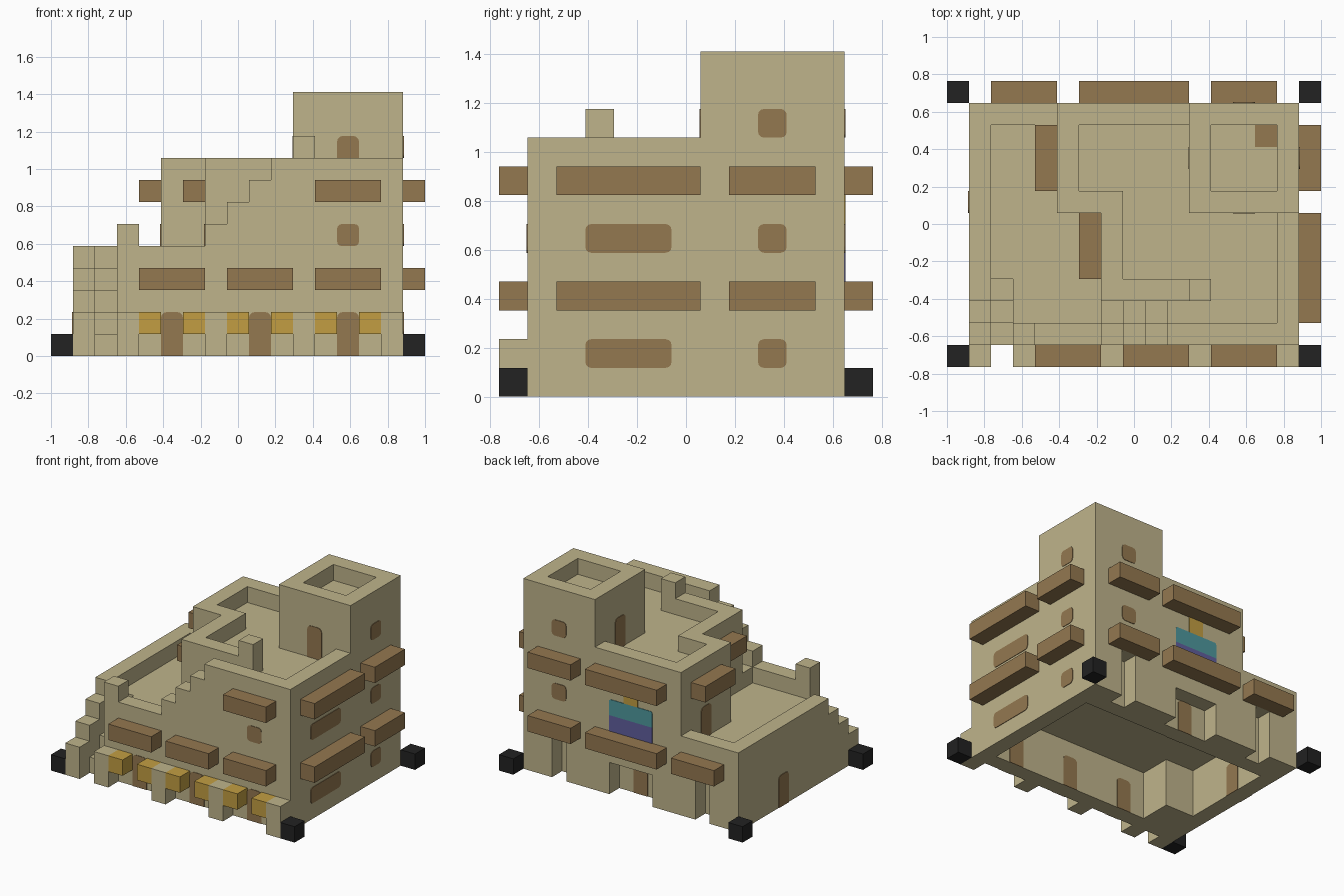
import bpy
import bmesh
import math
from mathutils import Vector

old = bpy.data.objects.get("Cube")
if old:
    bpy.data.objects.remove(old, do_unlink=True)

U = 2 / 17                      # one building block
ORIGIN = Vector((-1, -6.5 * U, 0))


def material(name, *rgb):
    lin = [((c / 255 + 0.055) / 1.055) ** 2.4 for c in rgb] + [1]
    m = bpy.data.materials.new(name)
    m.use_nodes = True
    m.diffuse_color = lin
    bsdf = next(n for n in m.node_tree.nodes if n.type == 'BSDF_PRINCIPLED')
    bsdf.inputs["Base Color"].default_value = lin
    return m


SAND = material("sandstone", 191, 180, 139)
WOOD = material("wood", 148, 120, 80)
GOLD = material("gold cloth", 194, 158, 66)
BLACK = material("black stone", 34, 34, 34)
TEAL = material("teal cloth", 78, 152, 158)
PURPLE = material("purple cloth", 96, 94, 158)


def finish(name, bm, mat):
    bmesh.ops.recalc_face_normals(bm, faces=bm.faces)
    mesh = bpy.data.meshes.new(name)
    bm.to_mesh(mesh)
    bm.free()
    mesh.materials.append(mat)
    bpy.context.collection.objects.link(bpy.data.objects.new(name, mesh))


def masonry(name, mat, *boxes):
    """Merge block-sized boxes (x0, x1, y0, y1, z0, z1) into one outer shell."""
    cells = {(x, y, z) for a, b, c, d, e, f in boxes
             for x in range(a, b) for y in range(c, d) for z in range(e, f)}
    bm = bmesh.new()
    for cell in cells:
        for axis in range(3):
            for side in (0, 1):
                near = list(cell)
                near[axis] += 2 * side - 1
                if tuple(near) in cells:
                    continue
                loop = []
                for s, t in ((0, 0), (1, 0), (1, 1), (0, 1)):
                    p = Vector(cell)
                    p[axis] += side
                    p[(axis + 1) % 3] += s
                    p[(axis + 2) % 3] += t
                    loop.append(bm.verts.new(ORIGIN + p * U))
                bm.faces.new(loop if side else loop[::-1])
    bmesh.ops.remove_doubles(bm, verts=bm.verts, dist=U / 100)
    bmesh.ops.dissolve_limit(bm, angle_limit=0.01, verts=bm.verts, edges=bm.edges)
    finish(name, bm, mat)


def panel(name, mat, facing, at, a0, a1, z0, z1, top=0.03, bottom=0.0):
    """Thin plate on a wall; facing is '+x', '-x', '+y' or '-y'."""
    axis = 'xy'.index(facing[1])
    sign = 1 if facing[0] == '+' else -1
    base = ORIGIN[axis] + at * U
    lo, hi = (ORIGIN[1 - axis] + a * U for a in (a0, a1))
    corners = ((hi, z1 * U, -1, -1, top, 0), (lo, z1 * U, 1, -1, top, 1),
               (lo, z0 * U, 1, 1, bottom, 2), (hi, z0 * U, -1, 1, bottom, 3))
    outline = []
    for a, z, sa, sz, r, quarter in corners:
        for k in range(4 if r else 1):
            t = math.pi / 2 * (quarter + k / 3)
            outline.append((a + r * (sa + math.cos(t)) if r else a,
                            z + r * (sz + math.sin(t)) if r else z))
    bm = bmesh.new()
    verts = [bm.verts.new((base, a, z) if axis == 0 else (a, base, z)) for a, z in outline]
    face = bm.faces.new(verts)
    ext = bmesh.ops.extrude_face_region(bm, geom=[face])
    push = Vector((0, 0, 0))
    push[axis] = sign * 0.004
    bmesh.ops.translate(bm, vec=push, verts=[v for v in ext["geom"] if isinstance(v, bmesh.types.BMVert)])
    finish(name, bm, mat)


def door(name, facing, at, a, z=0):
    panel(name, WOOD, facing, at, a, a + 1, z, z + 2)


def window(name, facing, at, a0, a1, z):
    panel(name, WOOD, facing, at, a0, a1, z, z + 1, 0.025, 0.025)


# Ground floor: walls round an open-bottomed hall, niches and porch at the back
masonry("ground_floor", SAND,
        (3, 16, 1, 2, 0, 4), (15, 16, 2, 10, 0, 4), (1, 2, 4, 10, 0, 4),
        (2, 15, 4, 10, 3, 4), (4, 15, 2, 4, 3, 4), (3, 4, 2, 4, 0, 4),
        (1, 16, 10, 11, 0, 4),
        (1, 3, 11, 12, 0, 4), (4, 7, 11, 12, 0, 4), (10, 13, 11, 12, 0, 4), (14, 16, 11, 12, 0, 4),
        (3, 4, 11, 12, 3, 4), (7, 10, 11, 12, 2, 4), (13, 14, 11, 12, 3, 4),
        # terrace parapet and post
        (3, 7, 1, 2, 4, 5), (3, 4, 1, 2, 5, 6), (1, 2, 4, 12, 4, 5), (2, 5, 11, 12, 4, 5),
        # outer stairs with stepped parapet
        *[(2, 3, j, j + 1, 0, j) for j in range(1, 4)],
        *[(1, 2, j, j + 1, 0, j + 2) for j in range(4)])

# Upper floor with roof parapet, post and stairs from the terrace
masonry("upper_floor", SAND,
        (7, 16, 3, 12, 4, 8), (5, 7, 7, 12, 4, 8), (10, 16, 1, 3, 4, 8),
        (10, 16, 1, 2, 8, 9), (15, 16, 2, 7, 8, 9), (5, 11, 11, 12, 8, 9),
        (5, 6, 7, 11, 8, 9), (6, 8, 7, 8, 8, 9), (7, 8, 3, 7, 8, 9),
        (8, 12, 3, 4, 8, 9), (11, 12, 3, 4, 9, 10),
        *[(i, i + 1, 2, 3, 4, i - 2) for i in range(7, 10)],
        *[(i, i + 1, 1, 2, 4, i - 1) for i in range(7, 10)])

# Tower with sunken top
masonry("tower", SAND, (11, 16, 7, 12, 8, 11),
        (11, 16, 7, 8, 11, 12), (11, 16, 11, 12, 11, 12),
        (11, 12, 8, 11, 11, 12), (15, 16, 8, 11, 11, 12))

# Market front: pillars carrying cloth awnings
for i in (3, 7, 11, 15):
    masonry("awning_pillar", SAND, (i, i + 1, 0, 1, 0, 2))
for i in (4, 6, 8, 10, 12, 14):
    masonry("awning", GOLD, (i, i + 1, 0, 1, 1, 2))

# Corner stones
for i in (0, 16):
    for j in (0, 12):
        masonry("corner_stone", BLACK, (i, i + 1, j, j + 1, 0, 1))

# Projecting timber beams
for i in (4, 8, 12):
    masonry("front_beam", WOOD, (i, i + 3, 0, 1, 3, 4))
masonry("front_upper_beam", WOOD, (12, 15, 0, 1, 7, 8))
for z in (3, 7):
    for j0, j1 in ((2, 7), (8, 11)):
        masonry("left_beam", WOOD, (16, 17, j0, j1, z, z + 1))
    for i0, i1 in ((6, 11), (12, 15)):
        masonry("back_beam", WOOD, (i0, i1, 12, 13, z, z + 1))
masonry("back_terrace_beam", WOOD, (2, 5, 12, 13, 3, 4))
masonry("terrace_beam", WOOD, (4, 5, 8, 11, 7, 8))
masonry("terrace_front_beam", WOOD, (6, 7, 4, 7, 7, 8))

# Doors, outside and inside
for i in (5, 9, 13):
    door("front_door", '-y', 1, i)
    door("front_door_inside", '+y', 2, i)
door("side_door", '-x', 1, 7)
door("side_door_inside", '+x', 2, 7)
door("porch_door", '+y', 11, 8)
door("porch_door_inside", '-y', 10, 8)
door("terrace_door", '-x', 5, 9, 4)
door("terrace_front_door", '-x', 7, 5, 4)
door("tower_side_door", '-x', 11, 9, 8)
door("tower_front_door", '-y', 7, 13, 8)

# Windows
window("front_window", '-y', 1, 13, 14, 5)
for z in (1, 5):
    window("left_wide_window", '+x', 16, 3, 6, z)
for z in (1, 5, 9):
    window("left_window", '+x', 16, 9, 10, z)
for z in (5, 9):
    window("back_window", '+y', 12, 13, 14, z)
window("hall_wide_window", '-x', 15, 3, 6, 1)
window("hall_window", '-x', 15, 9, 10, 1)

# Coloured hangings on the back wall
panel("purple_hanging", PURPLE, '+y', 12, 7, 10, 4, 5, 0)
panel("teal_hanging", TEAL, '+y', 12, 7, 10, 5, 6, 0.015)
panel("gold_hanging", GOLD, '+y', 12, 8, 9, 6, 7, 0)

# Trapdoor in the tower floor
bm = bmesh.new()
bmesh.ops.create_cube(bm, size=U)
bmesh.ops.scale(bm, vec=(1, 1, 0.04), verts=bm.verts)
bmesh.ops.translate(bm, vec=ORIGIN + Vector((14.5, 10.5, 11.02)) * U, verts=bm.verts)
finish("trapdoor", bm, WOOD)
